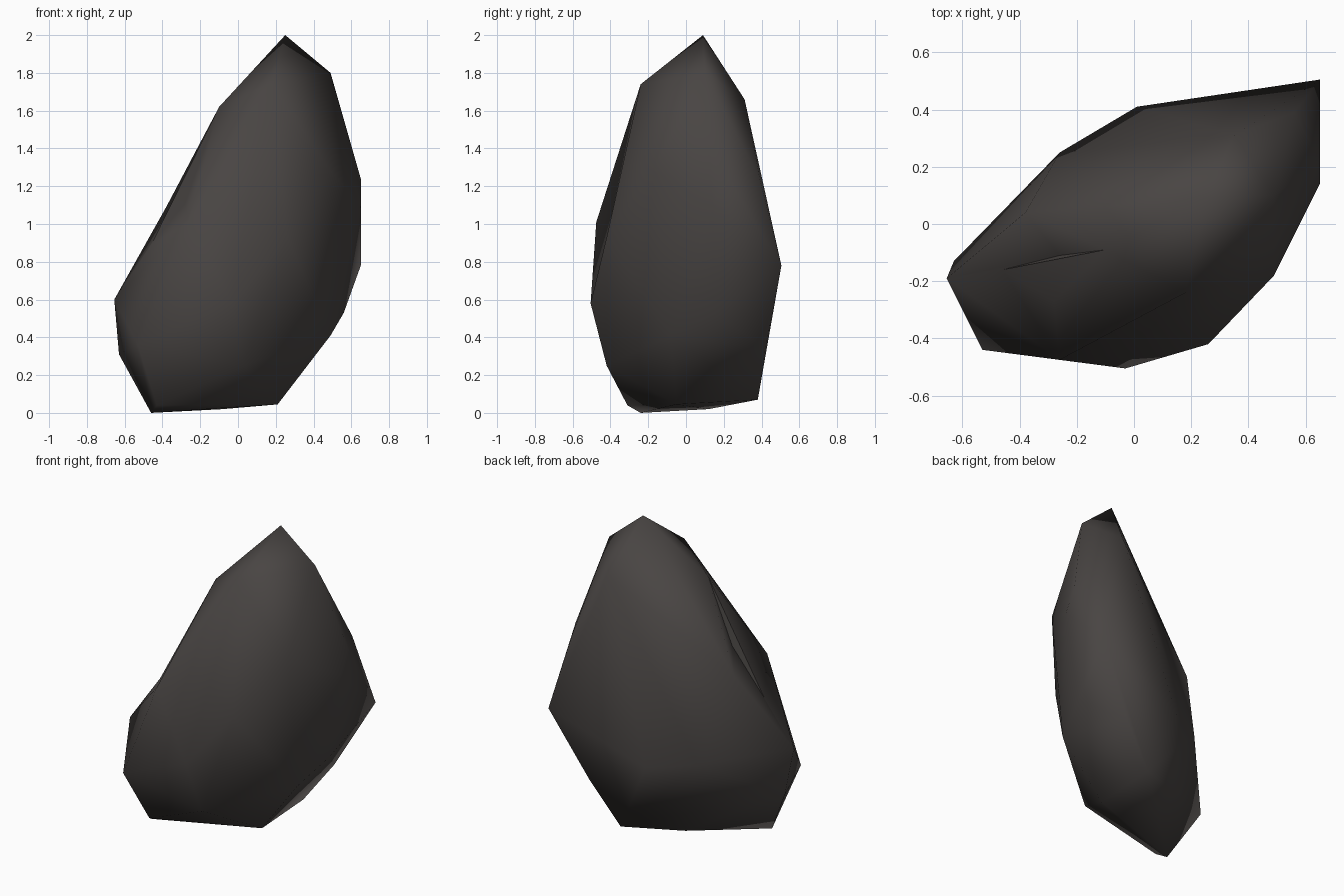
import bpy, bmesh
from mathutils import Vector
from mathutils.bvhtree import BVHTree

if "Cube" in bpy.data.objects:
    bpy.data.objects.remove(bpy.data.objects["Cube"])

# Main corners of the boulder, bottom to top
corners = [
    (-.46, -.24, 0), (-.43, -.31, .04), (-.08, .12, .02), (.21, -.05, .045), (.21, .38, .07),
    (-.20, -.38, .19), (.03, -.42, .25), (-.63, -.13, .31), (-.53, -.44, .36), (.41, .42, .34),
    (.49, -.08, .41), (.01, .41, .52), (.56, .15, .53), (-.03, -.505, .58), (-.26, .25, .55),
    (-.655, -.19, .60), (.65, .505, .78), (.26, -.42, .93), (-.26, -.475, 1.01),
    (-.38, .04, 1.09), (.65, .14, 1.10), (.65, .22, 1.24), (.56, .39, 1.24), (.49, -.18, 1.28),
    (-.03, .13, 1.42), (-.10, -.09, 1.62), (.35, .31, 1.66), (.18, -.24, 1.74),
    (.49, .10, 1.80), (.25, .09, 2.0),
]
# Shallow hollows chipped into the surface
dents = [(.05, -.37, 1.06), (-.26, -.11, 1.20), (-.28, -.27, 1.11), (-.46, -.16, .89)]


def hull(points):
    """Convex hull of the points as a bmesh."""
    bm = bmesh.new()
    for p in points:
        bm.verts.new(p)
    bmesh.ops.convex_hull(bm, input=bm.verts)
    bmesh.ops.delete(bm, geom=[v for v in bm.verts if not v.link_faces], context='VERTS')
    bmesh.ops.recalc_face_normals(bm, faces=bm.faces)
    return bm


# Wrap the hollows just outside the hull first, then sink them to their depth
base = hull(corners)
tree = BVHTree.FromBMesh(base)
base.free()
raised = []
for d in dents:
    spot, normal, _, _ = tree.find_nearest(Vector(d))
    raised.append(spot + normal * .012)
bm = hull(corners + raised)
for d, r in zip(dents, raised):
    nearest = min(bm.verts, key=lambda v: (v.co - r).length)
    if (nearest.co - r).length < 1e-4:
        nearest.co = Vector(d)
bmesh.ops.recalc_face_normals(bm, faces=bm.faces)

mesh = bpy.data.meshes.new("boulder")
bm.to_mesh(mesh)
bm.free()
rock = bpy.data.objects.new("boulder", mesh)
bpy.context.collection.objects.link(rock)

# Dark stone colour
stone = bpy.data.materials.new("dark_stone")
stone.diffuse_color = (.066, .059, .056, 1)
stone.use_nodes = True
stone.node_tree.nodes["Principled BSDF"].inputs["Base Color"].default_value = stone.diffuse_color
mesh.materials.append(stone)

# Soft shading, hard only at the sharpest breaks
bpy.context.view_layer.objects.active = rock
rock.select_set(True)
bpy.ops.object.shade_smooth_by_angle(angle=1.2)
